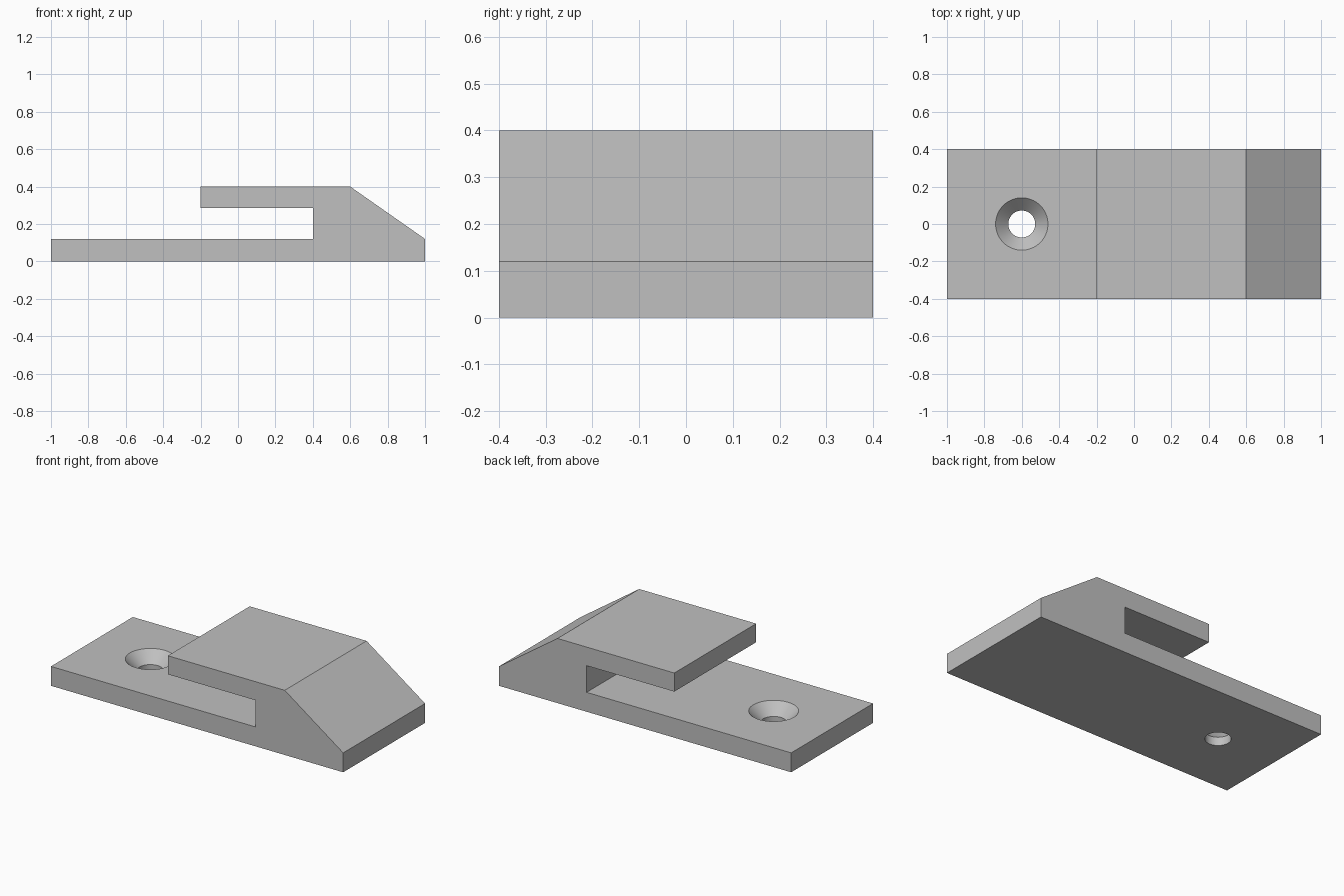
import bpy, bmesh, math

cube = bpy.data.objects.get("Cube")
if cube:
    bpy.data.objects.remove(cube, do_unlink=True)

WIDTH = 0.8
HOLE_X = -0.6

grey = bpy.data.materials.new("light grey")
grey.use_nodes = True
colour = (0.53, 0.53, 0.53, 1)
grey.diffuse_color = colour
grey.node_tree.nodes["Principled BSDF"].inputs["Base Color"].default_value = colour


def make_object(name, bm):
    bmesh.ops.recalc_face_normals(bm, faces=bm.faces)
    mesh = bpy.data.meshes.new(name)
    bm.to_mesh(mesh)
    bm.free()
    mesh.materials.append(grey)
    obj = bpy.data.objects.new(name, mesh)
    bpy.context.collection.objects.link(obj)
    return obj


# Clip body: side profile extruded across the width
profile = [(-1, 0), (1, 0), (1, 0.12), (0.6, 0.4), (-0.2, 0.4),
           (-0.2, 0.285), (0.4, 0.285), (0.4, 0.12), (-1, 0.12)]
bm = bmesh.new()
side = bm.faces.new([bm.verts.new((x, -WIDTH / 2, z)) for x, z in profile])
extruded = bmesh.ops.extrude_face_region(bm, geom=[side])["geom"]
bmesh.ops.translate(bm, vec=(0, WIDTH, 0),
                    verts=[v for v in extruded if isinstance(v, bmesh.types.BMVert)])
clip = make_object("clip_body", bm)

# Countersunk screw hole cutter: straight bore, then a 45 degree cone
bm = bmesh.new()
path = [(0, -0.05), (0.072, -0.05), (0.072, 0.052), (0.14, 0.12), (0.14, 0.2), (0, 0.2)]
points = [bm.verts.new((r, 0, z)) for r, z in path]
edges = [bm.edges.new(pair) for pair in zip(points, points[1:])]
bmesh.ops.spin(bm, geom=points + edges, cent=(0, 0, 0), axis=(0, 0, 1),
               angle=math.tau, steps=64, use_duplicate=False)
bmesh.ops.remove_doubles(bm, verts=bm.verts, dist=0.0001)
bmesh.ops.translate(bm, verts=bm.verts, vec=(HOLE_X, 0, 0))
cutter = make_object("screw_hole_cutter", bm)

# Cut the hole and drop the cutter
cut = clip.modifiers.new("screw_hole", "BOOLEAN")
cut.operation = "DIFFERENCE"
cut.solver = "EXACT"
cut.object = cutter
bpy.ops.object.select_all(action="DESELECT")
clip.select_set(True)
bpy.context.view_layer.objects.active = clip
bpy.ops.object.modifier_apply(modifier=cut.name)
bpy.data.objects.remove(cutter, do_unlink=True)

# Smooth hole walls, crisp edges everywhere else
bpy.ops.object.shade_smooth_by_angle(angle=math.radians(25))
